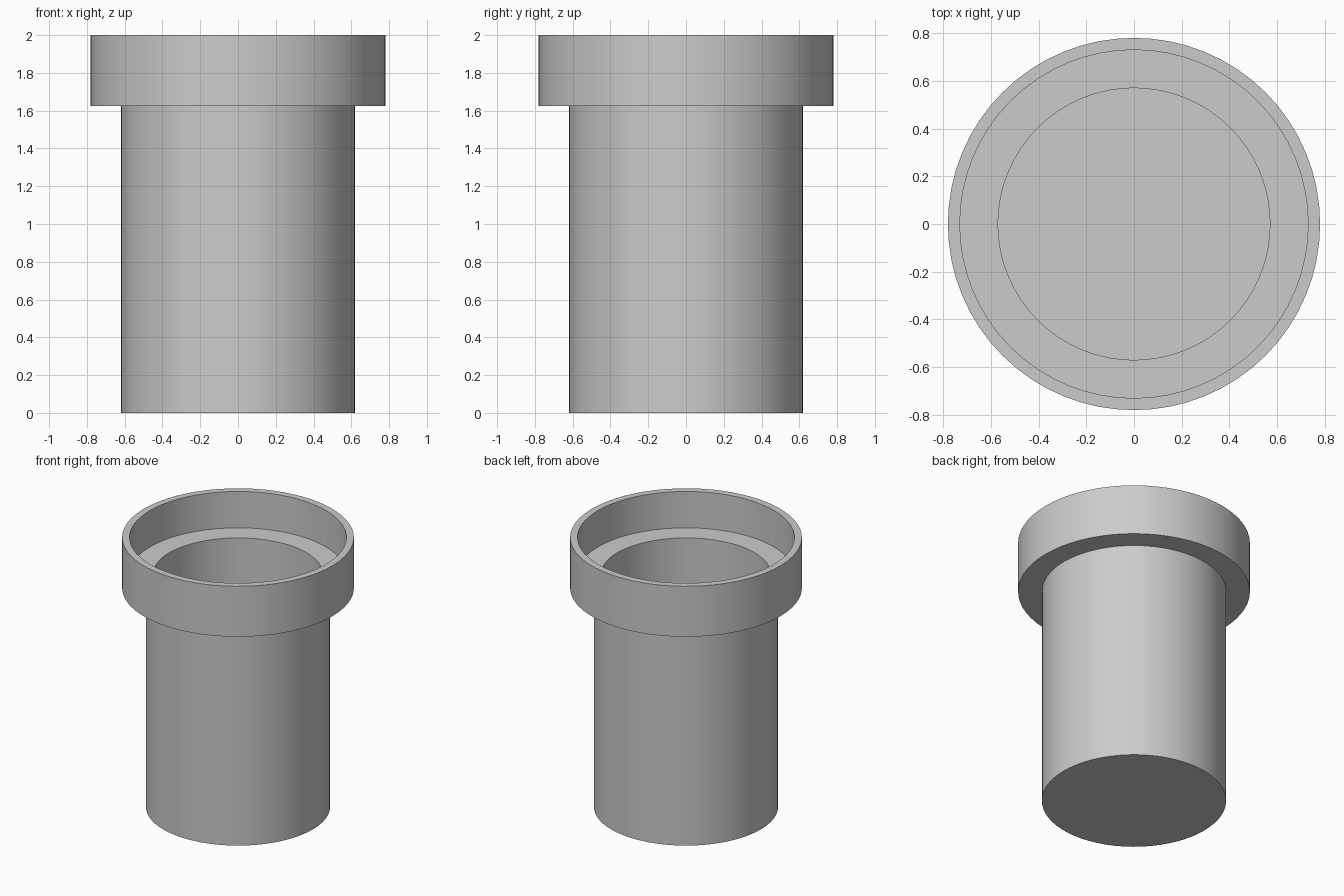
import bpy
import bmesh
import math

SEGMENTS = 64

cube = bpy.data.objects.get("Cube")
if cube:
    bpy.data.objects.remove(cube, do_unlink=True)

# Plain grey for the whole vessel
grey = bpy.data.materials.new("plain grey")
grey.use_nodes = True
colour = (0.6, 0.6, 0.6, 1.0)
grey.diffuse_color = colour
grey.node_tree.nodes["Principled BSDF"].inputs["Base Color"].default_value = colour

# Main dimensions
height, wall = 2.0, 0.05
tube_radius, collar_radius = 0.62, 0.78
collar_base, ledge = 1.625, 1.73


def lathe(name, profile, material):
    """Spin a radius/height profile, axis to axis, into a closed solid."""
    bm = bmesh.new()
    verts = [bm.verts.new((r, 0, z)) for r, z in profile]
    edges = [bm.edges.new(pair) for pair in zip(verts, verts[1:])]
    bmesh.ops.spin(bm, geom=verts + edges, cent=(0, 0, 0), axis=(0, 0, 1),
                   angle=math.tau, steps=SEGMENTS)
    bmesh.ops.remove_doubles(bm, verts=bm.verts, dist=0.0001)
    bmesh.ops.recalc_face_normals(bm, faces=bm.faces)
    mesh = bpy.data.meshes.new(name)
    bm.to_mesh(mesh)
    bm.free()
    mesh.materials.append(material)
    obj = bpy.data.objects.new(name, mesh)
    bpy.context.collection.objects.link(obj)
    bpy.ops.object.select_all(action="DESELECT")
    obj.select_set(True)
    bpy.context.view_layer.objects.active = obj
    bpy.ops.object.shade_smooth_by_angle(angle=math.radians(30))
    return obj


# Hollow tube with closed floor, wide collar and inner ledge
lathe("collared_cup", [
    (0, 0),
    (tube_radius, 0),
    (tube_radius, collar_base),
    (collar_radius, collar_base),
    (collar_radius, height),
    (collar_radius - wall, height),
    (collar_radius - wall, ledge),
    (tube_radius - wall, ledge),
    (tube_radius - wall, wall),
    (0, wall),
], grey)
